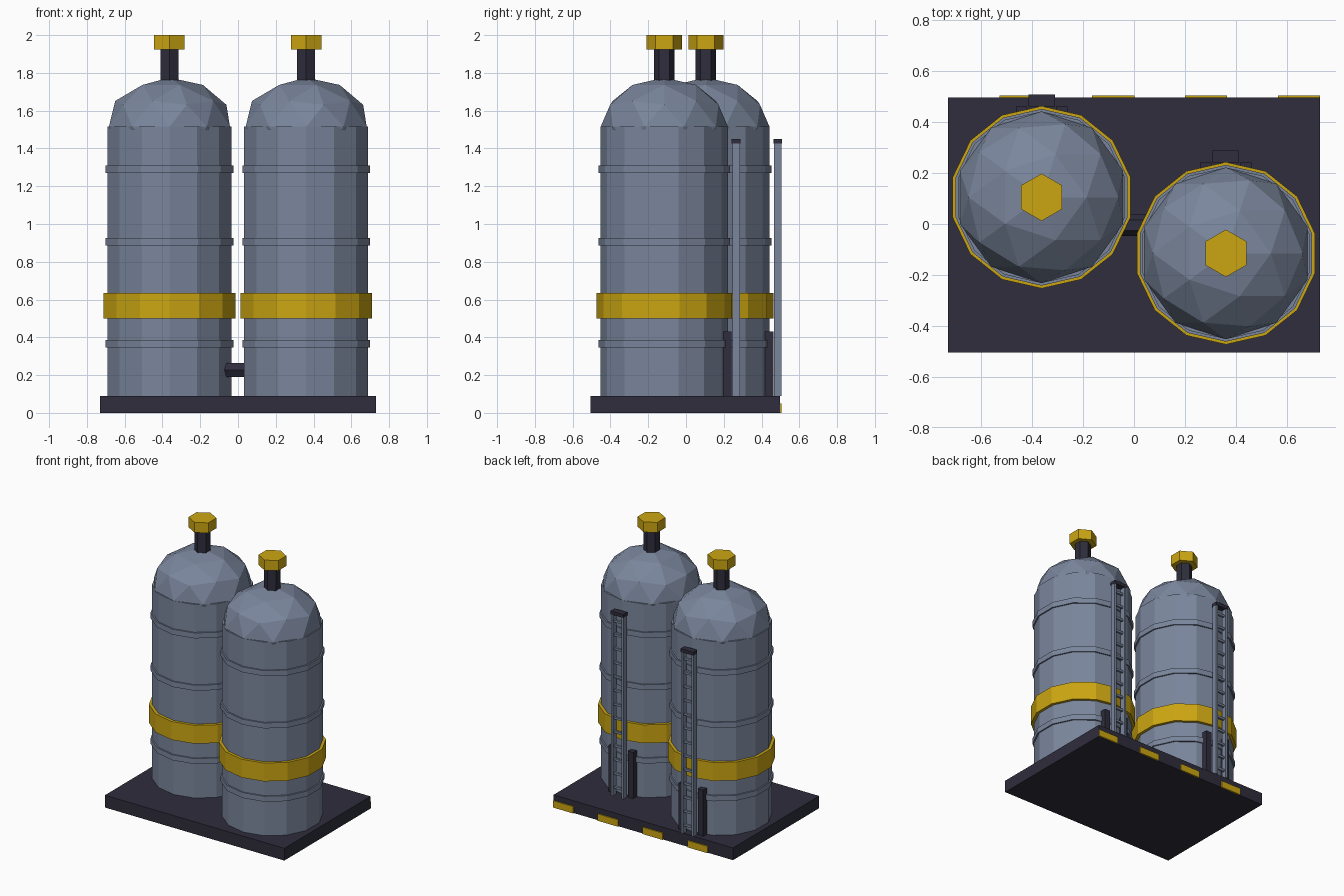
import bpy
from math import pi

cube = bpy.data.objects.get("Cube")
if cube:
    bpy.data.objects.remove(cube, do_unlink=True)


def material(name, rgb):
    m = bpy.data.materials.new(name)
    m.use_nodes = True
    color = (*rgb, 1)
    m.diffuse_color = color
    m.node_tree.nodes["Principled BSDF"].inputs["Base Color"].default_value = color
    return m


STEEL = material("blue_grey_steel", (0.195, 0.238, 0.333))
DARK = material("dark_metal", (0.028, 0.026, 0.045))
YELLOW = material("safety_yellow", (0.6, 0.38, 0.006))


def finish(name, mat):
    ob = bpy.context.object
    ob.name = name
    ob.data.materials.append(mat)
    return ob


def box(name, mat, x0, x1, y0, y1, z0, z1):
    bpy.ops.mesh.primitive_cube_add(
        size=1, location=((x0 + x1) / 2, (y0 + y1) / 2, (z0 + z1) / 2))
    bpy.context.object.scale = (x1 - x0, y1 - y0, z1 - z0)
    return finish(name, mat)


def drum(name, mat, sides, radius, x, y, z0, z1):
    bpy.ops.mesh.primitive_cylinder_add(
        vertices=sides, radius=radius, depth=z1 - z0, location=(x, y, (z0 + z1) / 2))
    return finish(name, mat)


def ladder(side, x, y):
    # two rails, rungs and a dark top plate
    for s in (-1, 1):
        rail = x + s * 0.043
        box(side + "_ladder_rail", STEEL, rail - 0.008, rail + 0.008, y, y + 0.04, 0.09, 1.43)
        post = x + s * 0.079
        box(side + "_ladder_post", DARK, post - 0.022, post + 0.022,
            y - 0.055, y - 0.003, 0.09, 0.43)
    for i in range(13):
        z = 0.15 + i * 0.102
        box(side + "_ladder_rung", STEEL, x - 0.04, x + 0.04,
            y + 0.012, y + 0.028, z - 0.008, z + 0.008)
    box(side + "_ladder_top", DARK, x - 0.052, x + 0.052, y - 0.003, y + 0.043, 1.425, 1.45)


def tank(side, x, y):
    drum(side + "_tank_body", STEEL, 14, 0.337, x, y, 0.09, 1.515)
    # faceted dome
    bpy.ops.mesh.primitive_ico_sphere_add(subdivisions=2, radius=0.337, location=(x, y, 1.515))
    bpy.context.object.scale.z = 0.26 / 0.337
    finish(side + "_tank_dome", STEEL)
    # reinforcing hoops and warning band
    for z in (0.365, 0.905, 1.29):
        drum(side + "_tank_hoop", STEEL, 14, 0.347, x, y, z - 0.02, z + 0.02)
    drum(side + "_warning_band", YELLOW, 14, 0.358, x, y, 0.5, 0.635)
    # vent stack and cap
    drum(side + "_vent_pipe", DARK, 6, 0.055, x, y, 1.7, 1.93)
    drum(side + "_vent_cap", YELLOW, 6, 0.093, x, y, 1.925, 2.0)
    ladder(side, x, y + 0.36)


# base slab with warning stripes along the back edge
box("base_slab", DARK, -0.731, 0.731, -0.505, 0.497, 0, 0.09)
for i in range(4):
    x = 0.731 - i * 0.365
    box("base_stripe", YELLOW, x - 0.165, x, 0.496, 0.505, 0, 0.05)

tank("left", 0.361, -0.115)
tank("right", -0.363, 0.105)

# pipe joining the tanks
link = drum("connecting_pipe", DARK, 6, 0.043, 0, -0.005, 0.0775, 0.3775)
link.rotation_euler.y = pi / 2
